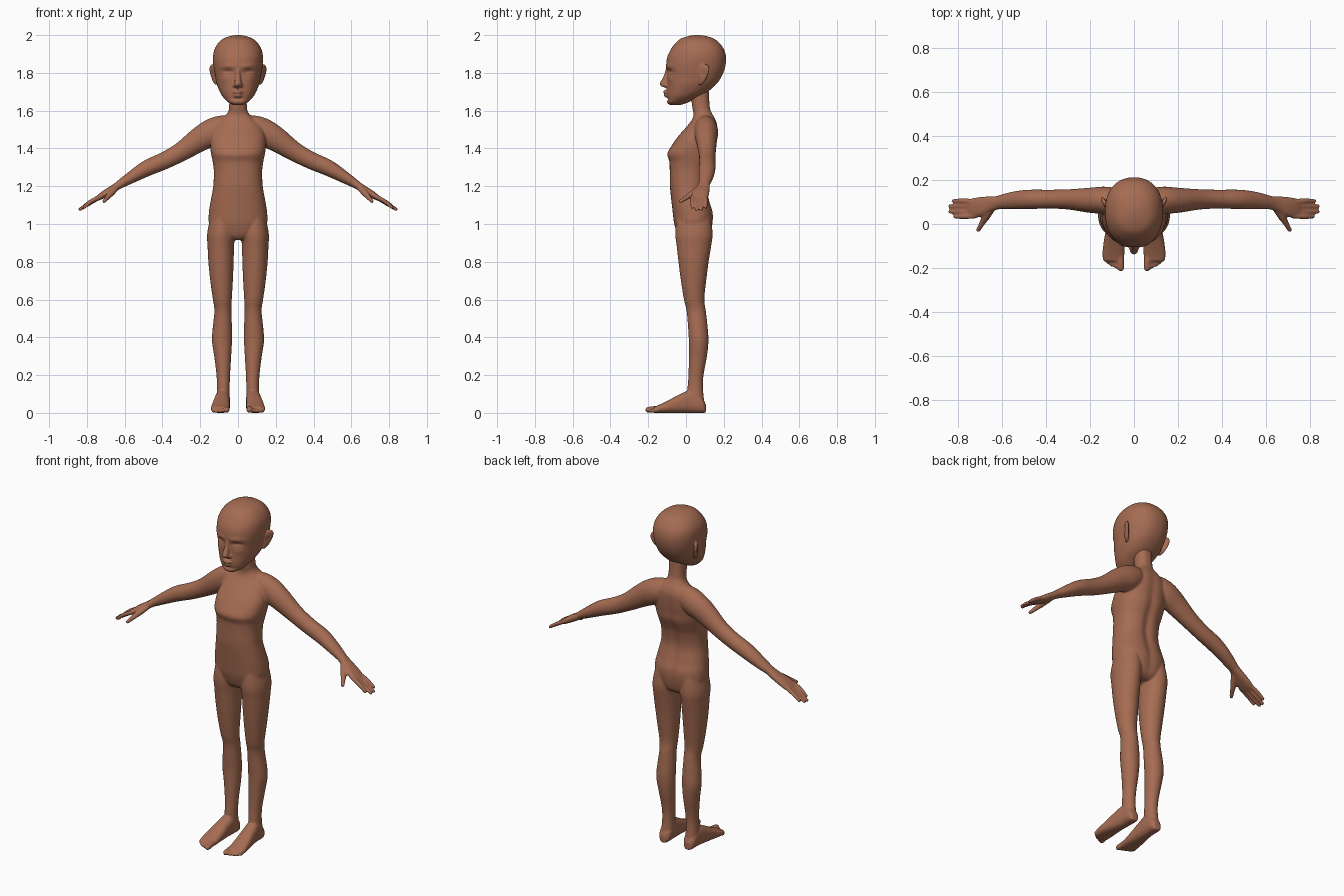
import bpy, bmesh, math
from mathutils import Vector

skin = bpy.data.materials.new("brown skin")
skin.diffuse_color = (0.38, 0.15, 0.085, 1)
X, Y, Z = Vector((1, 0, 0)), Vector((0, 1, 0)), Vector((0, 0, 1))


def spline(rows, steps):
    """Catmull-Rom resampling of rows of numbers."""
    out = []
    n = len(rows)
    for i in range(n - 1):
        a, b, c, d = rows[max(i - 1, 0)], rows[i], rows[i + 1], rows[min(i + 2, n - 1)]
        for k in range(steps):
            t = k / steps
            out.append([0.5 * (2 * q + (r - p) * t + (2 * p - 5 * q + 4 * r - s) * t * t
                        + (3 * q - p - 3 * r + s) * t ** 3) for p, q, r, s in zip(a, b, c, d)])
    return out + [list(rows[-1])]


def loft(bm, rows, side, axis=None, power=2.0, seg=32, mirror=1, steps=5, cap=False):
    """Skin superellipse rings (x, y, z, half width along side, half depth)."""
    rows = spline(rows, steps)
    if cap:  # round the far end
        last, prev = rows[-1], rows[-2]
        t = (Vector(last[:3]) - Vector(prev[:3])).normalized()
        for f, h in ((0.85, 0.5), (0.5, 0.85), (0.15, 1)):
            rows.append([*(Vector(last[:3]) + t * h * last[4]), last[3] * f, last[4] * f])
    rings, made = [], []
    for i, r in enumerate(rows):
        t = axis or (Vector(rows[min(i + 1, len(rows) - 1)][:3]) - Vector(rows[max(i - 1, 0)][:3])).normalized()
        u = (side - t * side.dot(t)).normalized()
        v = t.cross(u)
        ring = []
        for k in range(seg):
            ang = 2 * math.pi * k / seg
            c, s = math.cos(ang), math.sin(ang)
            p = Vector(r[:3]) + u * (max(r[3], .002) * math.copysign(abs(c) ** (2 / power), c)) \
                + v * (max(r[4], .002) * math.copysign(abs(s) ** (2 / power), s))
            ring.append(bm.verts.new((p.x * mirror, p.y, p.z)))
        rings.append(ring)
        made += ring
    for a, b in zip(rings, rings[1:]):
        for k in range(seg):
            j = (k + 1) % seg
            bm.faces.new((a[k], a[j], b[j], b[k]))
    bm.faces.new(rings[0][::-1])
    bm.faces.new(rings[-1])
    return made


def bump(d, s):
    return math.exp(-(d / s) ** 2)


def finish(bm, name, voxel, smooth):
    """Fuse the overlapping parts into one smooth skin."""
    bmesh.ops.recalc_face_normals(bm, faces=bm.faces)
    me = bpy.data.meshes.new(name)
    bm.to_mesh(me)
    bm.free()
    me.materials.append(skin)
    ob = bpy.data.objects.new(name, me)
    bpy.context.collection.objects.link(ob)
    m = ob.modifiers.new("fuse", 'REMESH')
    m.mode, m.voxel_size, m.use_smooth_shade = 'VOXEL', voxel, True
    m = ob.modifiers.new("soften", 'SMOOTH')
    m.factor, m.iterations = 0.5, smooth


# ---- body ----
bm = bmesh.new()
# torso and neck: z, centre y, half width, half depth
torso = [(.915, .04, .05, .06), (.94, .042, .11, .085), (1.0, .04, .152, .102), (1.06, .037, .154, .107),
         (1.12, .025, .145, .102), (1.2, .013, .131, .098), (1.28, .018, .128, .104), (1.33, .026, .134, .114),
         (1.37, .028, .142, .127), (1.41, .04, .147, .119), (1.46, .06, .145, .105), (1.52, .087, .125, .08),
         (1.555, .095, .088, .062), (1.585, .09, .058, .05), (1.62, .08, .047, .047), (1.72, .07, .047, .05)]
for v in loft(bm, [(0, y, z, a, b) for z, y, a, b in torso], X, Z, 2.3, 64):
    if v.co.y > .05:  # spine groove
        v.co.y -= .012 * bump(v.co.x, .025) * bump(v.co.z - 1.22, .27)

# leg: z, centre x, centre y, half width, half depth
leg = [(1.04, .085, .04, .06, .09), (.95, .09, .042, .073, .099), (.88, .091, .042, .07, .091),
       (.8, .09, .04, .067, .08), (.7, .087, .04, .06, .067), (.6, .083, .043, .05, .054),
       (.54, .08, .054, .045, .051), (.45, .083, .063, .051, .052), (.38, .085, .067, .053, .052),
       (.3, .081, .063, .045, .048), (.2, .078, .053, .036, .04), (.13, .078, .049, .034, .041),
       (.05, .08, .052, .036, .046)]
# foot: y, centre x, half width, half height
foot = [(.105, .08, .018, .022), (.085, .08, .034, .04), (.03, .081, .039, .06), (-.03, .086, .043, .05),
        (-.09, .091, .048, .034), (-.14, .094, .05, .022), (-.17, .093, .046, .016)]
toes = [(.06, -.2, .016), (.082, -.192, .011), (.1, -.184, .0105), (.116, -.174, .01), (.13, -.16, .01)]
# arm from shoulder to wrist, then palm
arm = [(.04, .1, 1.515, .045, .06), (.09, .104, 1.505, .06, .069), (.14, .108, 1.483, .062, .073),
       (.2, .108, 1.45, .057, .066), (.3, .112, 1.383, .046, .051), (.386, .113, 1.337, .043, .046),
       (.476, .112, 1.298, .044, .043), (.55, .107, 1.256, .04, .034), (.63, .096, 1.207, .029, .022)]
palm = [(.61, .098, 1.22, .028, .022), (.66, .09, 1.187, .036, .02), (.7, .079, 1.163, .044, .019),
        (.735, .071, 1.141, .045, .015), (.755, .07, 1.129, .038, .009)]
fingers = [(.105, .822, 1.089), (.081, .838, 1.078), (.056, .838, 1.077), (.033, .815, 1.088)]
for s in (1, -1):
    loft(bm, [(x, y, z, a, b) for z, x, y, a, b in leg], X, Z, mirror=s)
    loft(bm, [(x, y, h, a, h) for y, x, a, h in foot], X, Y, 2.5, mirror=s)
    for x, tip, r in toes:
        loft(bm, [(x, -.13, r + .006, r, r), (x, (tip - .13) / 2, r + .005, r * .9, r),
                  (x, tip, r, r, r)], X, seg=16, mirror=s, cap=True)
    loft(bm, arm, Y, mirror=s)
    loft(bm, palm, Y, power=2.4, mirror=s)
    for y, x, z in fingers:
        loft(bm, [(.72, y * .9 + .007, 1.15, .012, .012), (.775, y, (1.15 + z) / 2 + .002, .0115, .0115),
                  (x, y, z, .009, .009)], Y, seg=16, mirror=s, cap=True)
    loft(bm, [(.645, .075, 1.193, .018, .016), (.672, .035, 1.163, .018, .016),
              (.692, .002, 1.14, .013, .013), (.709, -.028, 1.12, .01, .01)], X, seg=16, mirror=s, cap=True)
finish(bm, "body", .0055, 4)

# ---- head ----
bm = bmesh.new()
# skull: z, front y, back y, half width
skull = [(1.63, -.085, -.03, .025), (1.643, -.1, .01, .05), (1.67, -.1, .06, .078), (1.7, -.102, .115, .096),
         (1.74, -.1, .16, .112), (1.78, -.1, .188, .12), (1.83, -.105, .207, .129), (1.88, -.1, .212, .132),
         (1.92, -.083, .203, .126), (1.955, -.058, .18, .107), (1.98, -.03, .15, .08), (1.994, .01, .11, .045),
         (2.0, .045, .075, .015)]
for v in loft(bm, [(0, (f + b) / 2, z, w, (b - f) / 2) for z, f, b, w in skull], X, Z, 2.25, 96, steps=8):
    x, y, z = abs(v.co.x), v.co.y, v.co.z
    if y < .02:  # eye sockets, eyelids, brows, cheeks and mouth line
        v.co.y += (.014 * bump(x - .053, .03) * bump(z - 1.805, .016)
                   - .006 * bump(x - .056, .022) * bump(z - 1.797, .007)
                   - .005 * bump(x - .055, .035) * bump(z - 1.835, .012)
                   - .004 * bump(x - .07, .025) * bump(z - 1.765, .02)
                   + .006 * bump(x, .04) * bump(z - 1.662, .008))
# nose bridge and wings
loft(bm, [(0, -.095, 1.83, .011, .01), (0, -.1, 1.795, .012, .014), (0, -.108, 1.765, .016, .02),
          (0, -.113, 1.742, .02, .026), (0, -.108, 1.728, .018, .02), (0, -.1, 1.722, .008, .008)], X, Z, seg=24)
# lips: centre z, y, half width
for z, y, w in ((1.699, -.103, .04), (1.682, -.1, .036)):
    loft(bm, [(i * w, y + .02 * i * i, z - .003 * i * i, r, r * .8) for i, r in
              ((-1, .003), (-.6, .01), (-.2, .016), (.2, .016), (.6, .01), (1, .003))], Y, X, seg=16)
for s in (1, -1):
    loft(bm, [(.012, -.102, 1.731, .009, .01), (.022, -.1, 1.733, .012, .01), (.029, -.095, 1.735, .006, .006)],
         Y, X, seg=16, mirror=s)
    # ear: flat leaf turned outwards, with a hollow on its outer face
    ear = loft(bm, [(.116, .075, 1.737, .008, .005), (.121, .083, 1.755, .019, .01), (.129, .09, 1.785, .028, .011),
                    (.134, .094, 1.815, .032, .011), (.135, .097, 1.835, .024, .009), (.134, .098, 1.845, .01, .005)],
               Vector((.45, .89, 0)), Z, seg=32, mirror=s)
    for v in ear:
        v.co.x -= s * .006 * bump(v.co.y - .088, .014) * bump(v.co.z - 1.8, .025) * (abs(v.co.x) > .132)
finish(bm, "head", .004, 3)
